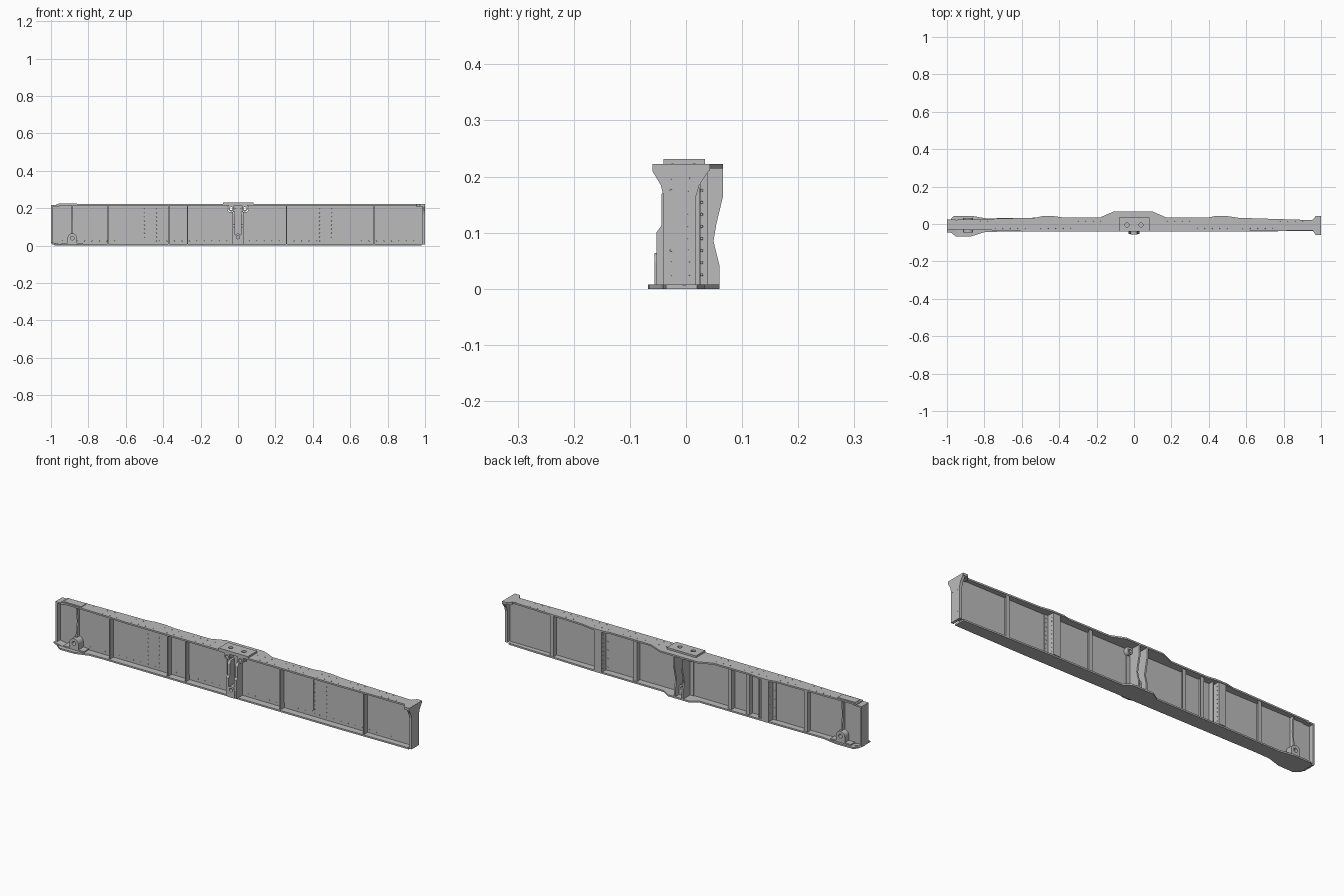
import bpy, bmesh, math
from mathutils import Vector, Matrix

cube = bpy.data.objects.get("Cube")
if cube:
    bpy.data.objects.remove(cube, do_unlink=True)

grey = bpy.data.materials.new("primer_grey")
grey.use_nodes = True
grey.diffuse_color = (0.5, 0.5, 0.5, 1)
grey.node_tree.nodes["Principled BSDF"].inputs["Base Color"].default_value = (0.5, 0.5, 0.5, 1)


def finish(name, bm):
    bmesh.ops.recalc_face_normals(bm, faces=bm.faces)
    mesh = bpy.data.meshes.new(name)
    bm.to_mesh(mesh)
    bm.free()
    mesh.materials.append(grey)
    ob = bpy.data.objects.new(name, mesh)
    bpy.context.collection.objects.link(ob)
    return ob


def prism(name, pts, axis, lo, hi):
    """Extrude a flat outline along one axis; outline keeps the other two in order."""
    def place(a, b, c):
        return {"x": (c, a, b), "y": (a, c, b), "z": (a, b, c)}[axis]
    bm = bmesh.new()
    face = bm.faces.new([bm.verts.new(place(a, b, lo)) for a, b in pts])
    out = bmesh.ops.extrude_face_region(bm, geom=[face])
    verts = [v for v in out["geom"] if isinstance(v, bmesh.types.BMVert)]
    bmesh.ops.translate(bm, verts=verts, vec=place(0, 0, hi - lo))
    return finish(name, bm)


def box(name, x0, x1, y0, y1, z0, z1):
    return prism(name, [(x0, y0), (x1, y0), (x1, y1), (x0, y1)], "z", z0, z1)


def circle(cx, cy, r, n=24, start=0, sweep=2 * math.pi, closed=True):
    steps = n if closed else n - 1
    return [(cx + r * math.cos(start + sweep * i / steps),
             cy + r * math.sin(start + sweep * i / steps)) for i in range(n)]


def drill(ob, axis, centre, r):
    """Cut a round hole through a part."""
    tool = prism("hole_tool", circle(*centre, r), axis, -1.5, 1.5)
    tool.hide_render = True
    mod = ob.modifiers.new("hole", "BOOLEAN")
    mod.operation, mod.solver, mod.object = "DIFFERENCE", "EXACT", tool
    bpy.context.view_layer.update()
    mesh = bpy.data.meshes.new_from_object(ob.evaluated_get(bpy.context.evaluated_depsgraph_get()))
    ob.modifiers.clear()
    ob.data = mesh
    bpy.data.objects.remove(tool, do_unlink=True)


def lug(name, x, z, r, hole, root, y0, y1):
    """Round-ended bolt lug growing from height root to a hole at (x, z)."""
    start = 0 if z > root else math.pi
    arc = circle(x, z, r, 14, start, math.pi, False)
    side = r if z > root else -r
    ob = prism(name, arc + [(x - side, root), (x + side, root)], "y", y0, y1)
    drill(ob, "y", (x, z), hole)


# Web with openings beside the centre lugs
web = box("web", -0.995, 0.99, -0.006, 0, 0.006, 0.216)
for x in (-0.037, 0.037):
    drill(web, "y", (x, 0.198), 0.02)

# Flanges
top = prism("top_flange", [
    (-0.97, 0.022), (-0.6, 0.032), (-0.53, 0.033), (-0.49, 0.042), (-0.43, 0.042), (-0.38, 0.035),
    (-0.18, 0.036), (-0.11, 0.066), (0.1, 0.066), (0.17, 0.036), (0.4, 0.035), (0.43, 0.042),
    (0.5, 0.042), (0.56, 0.033), (0.97, 0.02), (0.97, -0.034), (0.6, -0.039), (-0.6, -0.039),
    (-0.8, -0.032), (-0.97, -0.03)], "z", 0.214, 0.222)
prism("bottom_flange", [
    (-0.98, 0.025), (-0.965, 0.042), (-0.87, 0.044), (-0.79, 0.03), (-0.5, 0.034), (-0.1, 0.034),
    (-0.06, 0.06), (0.06, 0.06), (0.1, 0.034), (0.5, 0.034), (0.98, 0.02), (0.98, -0.036),
    (0.6, -0.041), (-0.72, -0.041), (-0.8, -0.044), (-0.87, -0.066), (-0.95, -0.068),
    (-0.98, -0.045)], "z", 0, 0.008)
box("top_end_cap", -0.998, -0.955, -0.03, 0.024, 0.21, 0.217)
box("top_end_strap", -0.96, -0.86, -0.024, 0.018, 0.222, 0.225)

# Bolted pad on top at the centre
pad = box("top_pad", -0.08, 0.083, -0.04, 0.034, 0.222, 0.231)
for x in (-0.037, 0.037):
    drill(pad, "z", (x, -0.005), 0.011)
    drill(top, "z", (x, -0.005), 0.011)

# End plates
prism("left_end_plate", [(-0.04, 0.007), (0.018, 0.007), (0.018, 0.165), (0.024, 0.185),
                         (0.04, 0.21), (0.04, 0.22), (-0.06, 0.22), (-0.06, 0.21),
                         (-0.045, 0.185), (-0.04, 0.165)], "x", 0.986, 1)
prism("left_end_cap", [(0.955, -0.035), (0.972, -0.06), (1, -0.06), (1, 0.043), (0.972, 0.043),
                       (0.955, 0.022)], "z", 0.21, 0.222)
box("right_end_plate", -1, -0.99, -0.03, 0.024, 0.012, 0.217)
prism("right_end_foot", [(-1, 0.018), (-1, 0.012), (-0.975, 0), (-0.95, 0), (-0.95, 0.008)],
      "y", -0.045, 0.024)

# Doubler sheets on the front of the web
for name, x0, x1 in (("right_doubler", -0.428, -0.055), ("left_doubler", 0.055, 0.43)):
    c = 0.008
    prism(name, [(x0 + c, 0.034), (x1 - c, 0.034), (x1, 0.034 + c), (x1, 0.204 - c),
                 (x1 - c, 0.204), (x0 + c, 0.204), (x0, 0.204 - c), (x0, 0.034 + c)],
          "y", -0.009, -0.005)

# Angle stiffeners, standing on both faces of the web
for i, x in enumerate((-0.695, -0.37, -0.27, 0.26, 0.727)):
    box(f"stiffener_front_{i}", x - 0.003, x + 0.003, -0.035, -0.005, 0.007, 0.215)
    box(f"stiffener_back_{i}", x - 0.003, x + 0.003, -0.001, 0.026, 0.007, 0.215)
    box(f"stiffener_lip_{i}", x - 0.003, x + 0.017, 0.023, 0.026, 0.007, 0.215)
box("panel_edge_stiffener", -0.43, -0.424, -0.001, 0.026, 0.007, 0.215)

# Hat stiffeners on the back
for side, x in (("right", -0.467), ("left", 0.467)):
    prism(side + "_hat_stiffener", [
        (x - 0.04, 0), (x - 0.04, 0.003), (x - 0.022, 0.003), (x - 0.02, 0.038), (x + 0.02, 0.038),
        (x + 0.022, 0.003), (x + 0.04, 0.003), (x + 0.04, 0)], "z", 0.007, 0.215)

# Centre fitting: front rails, rear gussets and bolt lugs
for side, s in (("right", -1), ("left", 1)):
    x = s * 0.022
    prism(side + "_centre_rail", [(0, 0.007), (-0.053, 0.007), (-0.053, 0.1), (-0.044, 0.112),
                                  (-0.044, 0.168), (-0.034, 0.183), (0, 0.183)],
          "x", x - 0.007, x + 0.007)
    prism(side + "_centre_gusset", [(-0.002, 0.007), (0.06, 0.007), (0.06, 0.04), (0.049, 0.085),
                                    (0.054, 0.115), (0.066, 0.165), (0.066, 0.218), (-0.002, 0.218)],
          "x", x - 0.004, x + 0.004)
    lug(side + "_top_lug", s * 0.037, 0.198, 0.015, 0.008, 0.216, -0.036, 0.02)
box("centre_back_plate", -0.045, 0.045, -0.001, 0.004, 0.007, 0.18)
lug("centre_bottom_lug", 0, 0.045, 0.019, 0.009, 0.007, -0.056, 0.03)

# End fitting with a tapered rib above its lugs
for side, y0, y1, rib in (("front", -0.046, -0.004, -0.03), ("back", -0.002, 0.032, 0.022)):
    lug(f"end_{side}_lug", -0.886, 0.04, 0.025, 0.01, 0.007, y0, y1)
    prism(f"end_{side}_rib", [(-0.002, 0.05), (rib, 0.06), (rib * 0.6, 0.14), (rib * 0.8, 0.215),
                              (-0.002, 0.215)], "x", -0.889, -0.882)
    w = y0 if side == "front" else y1
    box(f"end_{side}_base", -0.945, -0.83, min(w, -0.003), max(w, -0.003), 0.007, 0.014)

# Rivets in rows
rivets = bmesh.new()


def rivet(pos, normal):
    turn = Vector(normal).to_track_quat("Z", "Y").to_matrix().to_4x4()
    bmesh.ops.create_cone(rivets, cap_ends=True, segments=8, radius1=0.0028, radius2=0.002,
                          depth=0.0024, matrix=Matrix.Translation(pos) @ turn)


for i in range(48):
    x = -0.94 + i * 0.04
    if abs(x) > 0.1:
        rivet((x, -0.024, 0.222), (0, 0, 1))
        rivet((x, 0.015, 0.222), (0, 0, 1))
    rivet((x, -0.006, 0.024), (0, -1, 0))
for i in range(9):
    z = 0.025 + i * 0.0215
    for x in (-0.499, -0.435, 0.435, 0.499):
        rivet((x, -0.0065 if abs(x) > 0.45 else -0.009, z), (0, -1, 0))
        rivet((x, 0.003, z), (0, 1, 0))
    for s in (-1, 1):
        rivet((s * 0.467 + 0.021, 0.028, z), (1, 0, 0))
        rivet((s * 0.467 - 0.021, 0.028, z), (-1, 0, 0))
    for y in (-0.027, 0.005):
        rivet((0.9995 - 0.0005, y, z), (1, 0, 0))
finish("rivets", rivets)
